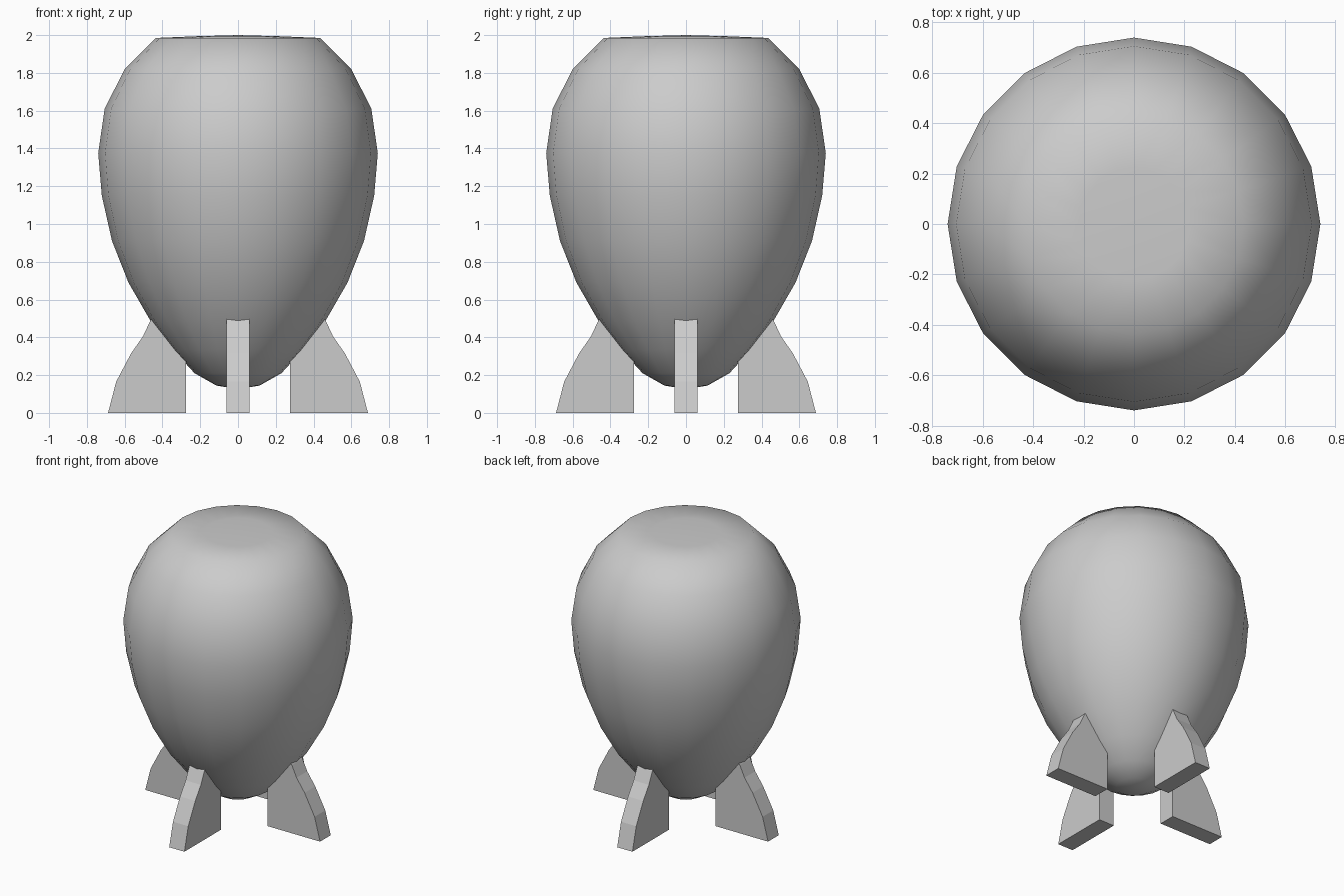
import bpy, bmesh, math
from mathutils import Matrix

if "Cube" in bpy.data.objects:
    bpy.data.objects.remove(bpy.data.objects["Cube"])

SIDES = 20


def add_object(name, bm):
    bmesh.ops.recalc_face_normals(bm, faces=bm.faces)
    mesh = bpy.data.meshes.new(name)
    bm.to_mesh(mesh)
    bm.free()
    obj = bpy.data.objects.new(name, mesh)
    bpy.context.collection.objects.link(obj)
    return obj


# Egg-shaped hull: (radius, height) profile spun around z
profile = [(0, 0.125), (0.115, 0.145), (0.23, 0.21), (0.345, 0.335),
           (0.462, 0.485), (0.58, 0.69), (0.667, 0.91), (0.721, 1.15),
           (0.74, 1.375), (0.706, 1.61), (0.60, 1.82), (0.435, 1.985),
           (0.22, 1.994), (0, 2.0)]
bm = bmesh.new()
verts = [bm.verts.new((r, 0, z)) for r, z in profile]
edges = [bm.edges.new(pair) for pair in zip(verts, verts[1:])]
bmesh.ops.spin(bm, geom=verts + edges, cent=(0, 0, 0), axis=(0, 0, 1),
               angle=math.tau, steps=SIDES, use_merge=False)
bmesh.ops.remove_doubles(bm, verts=bm.verts, dist=0.0005)
hull = add_object("hull", bm)
hull.data.shade_smooth()

# Four flat-sided fins with a curved outer edge
fin_outline = [(0.275, 0), (0.688, 0), (0.645, 0.165), (0.566, 0.315),
               (0.503, 0.405), (0.466, 0.485), (0.45, 0.51), (0.275, 0.3)]
for i in range(4):
    bm = bmesh.new()
    face = bm.faces.new([bm.verts.new((x, -0.06, z)) for x, z in fin_outline])
    side = bmesh.ops.extrude_face_region(bm, geom=[face], use_keep_orig=True)
    moved = [v for v in side["geom"] if isinstance(v, bmesh.types.BMVert)]
    bmesh.ops.translate(bm, verts=moved, vec=(0, 0.12, 0))
    bm.transform(Matrix.Rotation(i * math.pi / 2, 4, 'Z'))
    add_object(f"fin_{i + 1}", bm)
